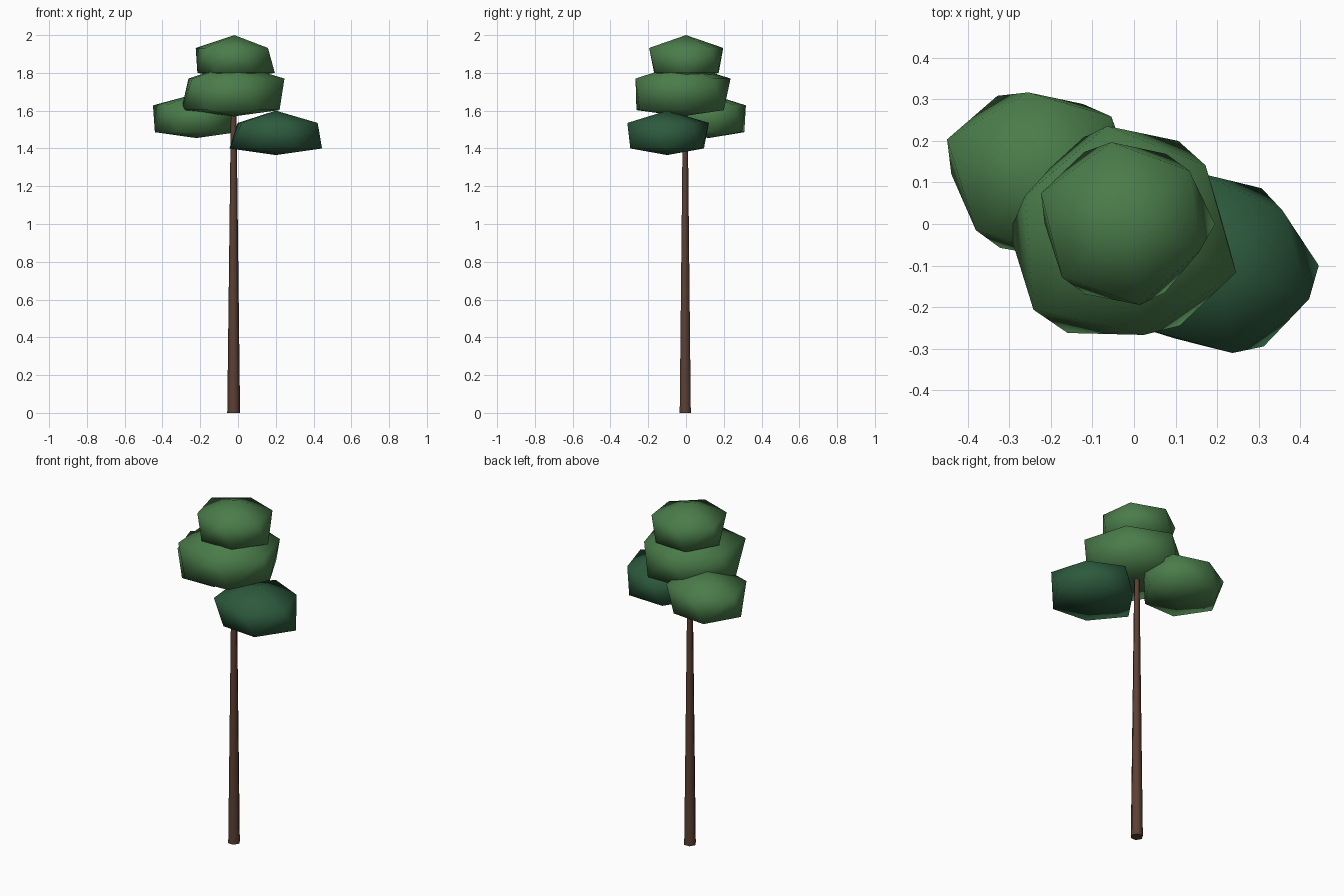
import bpy
import bmesh
from math import cos, sin, radians

cube = bpy.data.objects.get("Cube")
if cube:
    bpy.data.objects.remove(cube)


def material(name, rgb):
    mat = bpy.data.materials.new(name)
    mat.use_nodes = True
    mat.diffuse_color = (*rgb, 1)
    mat.node_tree.nodes["Principled BSDF"].inputs["Base Color"].default_value = (*rgb, 1)
    return mat


leaf_green = material("leaf green", (0.069, 0.202, 0.069))
dark_green = material("dark green", (0.026, 0.102, 0.047))
bark_brown = material("bark brown", (0.107, 0.051, 0.033))


def finish(name, bm, mat, smooth_angle):
    bmesh.ops.recalc_face_normals(bm, faces=bm.faces)
    mesh = bpy.data.meshes.new(name)
    bm.to_mesh(mesh)
    bm.free()
    mesh.materials.append(mat)
    obj = bpy.data.objects.new(name, mesh)
    bpy.context.collection.objects.link(obj)
    bpy.ops.object.select_all(action="DESELECT")
    obj.select_set(True)
    bpy.context.view_layer.objects.active = obj
    bpy.ops.object.shade_smooth_by_angle(angle=radians(smooth_angle))
    return obj


def ring(bm, center, z, radii, twist):
    """Six points around a centre, each with its own radius."""
    points = []
    for i, r in enumerate(radii):
        a = radians(60 * i + twist)
        points.append(bm.verts.new((center[0] + r * cos(a), center[1] + r * sin(a), z)))
    return points


def foliage(name, mat, center, heights, lower_radii, upper_radii):
    """Lumpy clump: two twisted six-sided rings between two blunt points."""
    z_bottom, z_lower, z_upper, z_top = heights
    bm = bmesh.new()
    bottom = bm.verts.new((*center, z_bottom))
    top = bm.verts.new((*center, z_top))
    lower = ring(bm, center, z_lower, lower_radii, 0)
    upper = ring(bm, center, z_upper, upper_radii, -20)
    for i in range(6):
        j = (i + 1) % 6
        bm.faces.new((bottom, lower[j], lower[i]))
        bm.faces.new((lower[i], lower[j], upper[j]))
        bm.faces.new((lower[i], upper[j], upper[i]))
        bm.faces.new((upper[i], upper[j], top))
    return finish(name, bm, mat, 180)


# Trunk: tapered six-sided pole
bm = bmesh.new()
base = ring(bm, (-0.023, -0.004), 0, [0.034] * 6, 0)
tip = ring(bm, (-0.023, -0.004), 1.66, [0.014] * 6, 0)
for i in range(6):
    j = (i + 1) % 6
    bm.faces.new((base[i], base[j], tip[j], tip[i]))
bm.faces.new(base[::-1])
bm.faces.new(tip)
finish("trunk", bm, bark_brown, 65)

# Foliage clumps, radii run counter-clockwise from +x
foliage("top_foliage", leaf_green, (-0.02, 0), (1.765, 1.80, 1.932, 2.0),
        (0.215, 0.195, 0.2, 0.195, 0.195, 0.19),
        (0.19, 0.2, 0.2, 0.217, 0.2, 0.198))
foliage("middle_foliage", leaf_green, (-0.02, -0.02), (1.57, 1.603, 1.77, 1.85),
        (0.24, 0.254, 0.25, 0.28, 0.28, 0.26),
        (0.283, 0.251, 0.26, 0.258, 0.29, 0.251))
foliage("left_low_foliage", dark_green, (0.20, -0.1), (1.365, 1.40, 1.535, 1.60),
        (0.245, 0.215, 0.225, 0.245, 0.203, 0.225),
        (0.236, 0.206, 0.225, 0.215, 0.235, 0.214))
foliage("right_low_foliage", leaf_green, (-0.22, 0.12), (1.455, 1.486, 1.628, 1.69),
        (0.215, 0.195, 0.218, 0.22, 0.205, 0.2),
        (0.21, 0.216, 0.2, 0.245, 0.21, 0.205))
